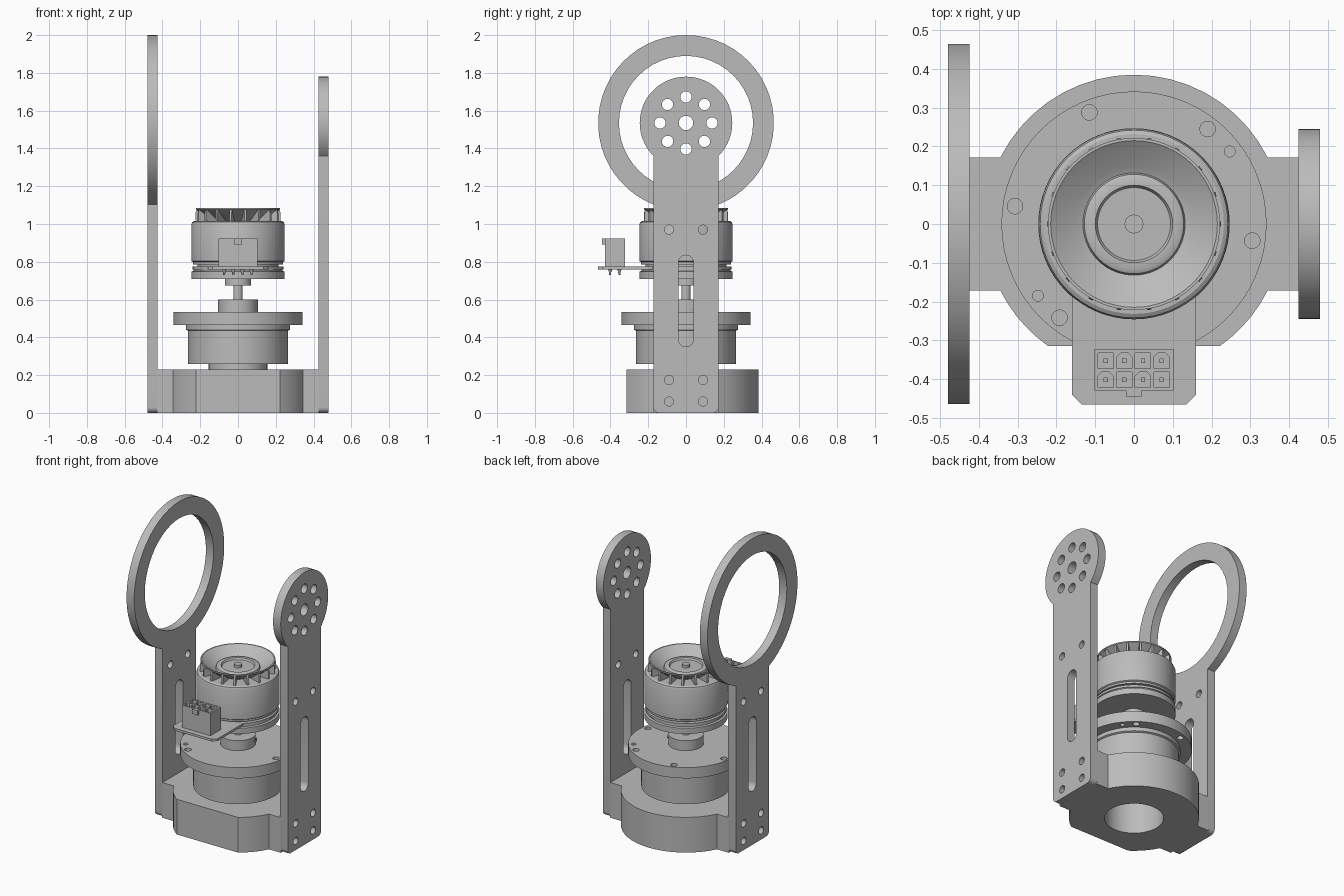
import bpy, bmesh
from math import sin, cos, pi, radians, asin, degrees
from mathutils import Matrix

cube = bpy.data.objects.get("Cube")
if cube:
    bpy.data.objects.remove(cube)

grey = bpy.data.materials.new("plain grey")
grey.use_nodes = True
COLOUR = (0.5, 0.5, 0.5, 1)
grey.diffuse_color = COLOUR
grey.node_tree.nodes["Principled BSDF"].inputs["Base Color"].default_value = COLOUR

parts = []
# local (x, y, z) becomes (depth, y, z): stands a flat outline up facing x
UPRIGHT = Matrix(((0, 0, 1, 0), (1, 0, 0, 0), (0, 1, 0, 0), (0, 0, 0, 1)))


def add(name, mesh, at=(0, 0, 0)):
    ob = bpy.data.objects.new(name, mesh)
    ob.location = at
    bpy.context.collection.objects.link(ob)
    parts.append(ob)
    return ob


def arc(r, a0, a1, n=48, cx=0, cy=0):
    """Points along an arc, angles in degrees."""
    step = radians(a1 - a0) / n
    return [(cx + r * cos(radians(a0) + i * step),
             cy + r * sin(radians(a0) + i * step)) for i in range(n + 1)]


def circle(r, cx=0, cy=0, n=24):
    return arc(r, 0, 360, n, cx, cy)[:-1]


def rect(cx, cy, w, h, clip=0):
    """Rectangle centred on a point, optionally with clipped corners."""
    x, y = w / 2, h / 2
    if not clip:
        return [(cx - x, cy - y), (cx + x, cy - y), (cx + x, cy + y), (cx - x, cy + y)]
    return [(cx - x, cy - y), (cx + x, cy - y), (cx + x, cy + y - clip),
            (cx + x - clip, cy + y), (cx - x + clip, cy + y), (cx - x, cy + y - clip)]


def slab(name, loops, d0, d1, matrix=None):
    """Extrude an outline with holes from depth d0 to d1."""
    cu = bpy.data.curves.new(name + "_outline", "CURVE")
    cu.dimensions, cu.fill_mode = "2D", "BOTH"
    cu.extrude = (d1 - d0) / 2
    for loop in loops:
        sp = cu.splines.new("POLY")
        sp.points.add(len(loop) - 1)
        for p, (x, y) in zip(sp.points, loop):
            p.co = (x, y, 0, 1)
        sp.use_cyclic_u = True
    tmp = bpy.data.objects.new("tmp", cu)
    bpy.context.collection.objects.link(tmp)
    dg = bpy.context.evaluated_depsgraph_get()
    me = bpy.data.meshes.new_from_object(tmp.evaluated_get(dg))
    bpy.data.objects.remove(tmp)
    bpy.data.curves.remove(cu)
    me.name = name
    bm = bmesh.new()
    bm.from_mesh(me)
    bmesh.ops.remove_doubles(bm, verts=bm.verts, dist=1e-5)
    bmesh.ops.translate(bm, verts=bm.verts, vec=(0, 0, (d0 + d1) / 2))
    if matrix:
        bmesh.ops.transform(bm, matrix=matrix, verts=bm.verts)
    bmesh.ops.recalc_face_normals(bm, faces=bm.faces)
    bm.to_mesh(me)
    bm.free()
    me.materials.clear()
    me.materials.append(grey)
    return add(name, me)


def lathe(name, profile, steps=64, at=(0, 0, 0)):
    """Spin an (r, z) profile round the z axis."""
    bm = bmesh.new()
    vs = [bm.verts.new((r, 0, z)) for r, z in profile]
    es = [bm.edges.new(pair) for pair in zip(vs, vs[1:])]
    bmesh.ops.spin(bm, geom=vs + es, axis=(0, 0, 1), cent=(0, 0, 0),
                   angle=2 * pi, steps=steps)
    bmesh.ops.remove_doubles(bm, verts=bm.verts, dist=1e-5)
    bmesh.ops.recalc_face_normals(bm, faces=bm.faces)
    me = bpy.data.meshes.new(name)
    bm.to_mesh(me)
    bm.free()
    me.materials.append(grey)
    return add(name, me, at)


# Base: round block with flat front, side tabs and a central bore
HALF, R = 0.172, 0.385
side = degrees(asin(HALF / R))
front = degrees(asin(0.315 / R))
base = (arc(R, -front, -side, 5) + [(0.43, -HALF), (0.43, HALF)]
        + arc(R, side, 180 - side, 18) + [(-0.43, HALF), (-0.43, -HALF)]
        + arc(R, 180 + side, 180 + front, 5))
slab("base_block", [base, circle(0.175, n=48)], 0, 0.23)


# Side plates: straight arm ending in a disc or a ring
def arm(name, radius, x0, x1, head_holes):
    zc = 1.535
    open_angle = degrees(asin(HALF / radius))
    outline = (arc(0.03, 180, 270, 6, -HALF + 0.03, 0.03)
               + arc(0.03, 270, 360, 6, HALF - 0.03, 0.03)
               + arc(radius, -90 + open_angle, 270 - open_angle, 48, 0, zc))
    slot = arc(0.04, 0, 180, 12, 0, 0.795) + arc(0.04, 180, 360, 12, 0, 0.39)
    screws = [circle(0.024, s * 0.09, z) for s in (-1, 1) for z in (0.06, 0.175, 0.97)]
    heads = [circle(r, y, zc + z, 48 if r > 0.1 else 20) for r, y, z in head_holes]
    slab(name, [outline, slot] + screws + heads, x0, x1, UPRIGHT)


bolt_ring = [(0.03, 0.138 * cos(k * pi / 4), 0.138 * sin(k * pi / 4)) for k in range(8)]
arm("left_arm_with_disc", 0.245, 0.425, 0.48, bolt_ring + [(0.038, 0, 0)])
arm("right_arm_with_ring", 0.465, -0.48, -0.425, [(0.355, 0, 0)])

# Gearbox body, flange and output hub
lathe("gearbox_body", [(0, 0.225), (0.155, 0.225), (0.155, 0.26), (0.265, 0.26),
                       (0.265, 0.435), (0.275, 0.44), (0.275, 0.47), (0, 0.47)])
big = [(-0.115, 0.288), (0.19, 0.245), (-0.307, 0.046), (0.305, -0.043), (-0.192, -0.242)]
small = [(0.247, 0.187), (-0.248, -0.185)]
slab("gearbox_flange", [circle(0.342, n=64)] + [circle(0.02, *p) for p in big]
     + [circle(0.014, *p) for p in small], 0.465, 0.535)
lathe("shaft_hub", [(0, 0.53), (0.105, 0.53), (0.105, 0.6), (0, 0.6)], 48)
slab("set_screw", [circle(0.015, 0.035, 0.57, 16), circle(0.008, 0.035, 0.57, 6)],
     0.08, 0.104, UPRIGHT)
lathe("drive_shaft", [(0, 0.59), (0.025, 0.59), (0.025, 0.675), (0.07, 0.675),
                      (0.07, 0.715), (0, 0.715)], 32)

# Motor: stator mount, then bell
lathe("motor_mount", [(0, 0.71), (0.247, 0.71), (0.247, 0.748), (0.235, 0.752),
                      (0.235, 0.76), (0, 0.76)])
lathe("motor_neck", [(0, 0.755), (0.215, 0.755), (0.215, 0.8), (0, 0.8)])
lathe("motor_bell", [(0, 0.786), (0.238, 0.786), (0.238, 0.798), (0.246, 0.803),
                     (0.246, 1.0), (0.242, 1.01), (0.232, 1.016), (0, 1.016)])

# Fan: dished top on a ring of fins
lathe("fan_dish", [(0.13, 1.012), (0.16, 1.03), (0.222, 1.077), (0.222, 1.085),
                   (0.215, 1.085), (0.15, 1.038), (0.132, 1.03), (0.128, 1.043),
                   (0.12, 1.047), (0.1, 1.047), (0.094, 1.036), (0.024, 1.036),
                   (0.024, 1.055), (0, 1.055)])
fin_shape = [(0.13, 1.01), (0.225, 1.01), (0.225, 1.06), (0.218, 1.078), (0.13, 1.02)]
fin = slab("fan_fin", [fin_shape], -0.006, 0.006, Matrix.Rotation(pi / 2, 4, "X"))
for k in range(1, 18):
    add("fan_fin", fin.data).rotation_euler.z = k * pi / 9

# Circuit board: disc under the bell with a clipped tab to the front
board = arc(0.24, -48, 228, 48) + [(-0.16, -0.44), (-0.135, -0.465),
                                   (0.135, -0.465), (0.16, -0.44)]
slab("circuit_board", [board], 0.76, 0.775)

# Connector: housing with eight sockets, pins and a latch
cells = [(0.048 * i - 0.073, y) for i in range(4) for y in (-0.353, -0.402)]
slab("connector_floor", [rect(0, -0.376, 0.204, 0.108)], 0.772, 0.82)
slab("connector_housing", [rect(0, -0.376, 0.204, 0.108)]
     + [rect(x, y, 0.04, 0.04, 0.01 * ((i + i // 2) % 2))
        for i, (x, y) in enumerate(cells)], 0.82, 0.922)
slab("connector_latch", [rect(0, -0.437, 0.04, 0.016)], 0.892, 0.922)
slab("connector_pins", [rect(x, y, 0.011, 0.011) for x, y in cells], 0.81, 0.9)
for x, y in cells:
    lathe("solder_joint", [(0, 0.762), (0.013, 0.762), (0.006, 0.745), (0.005, 0.73),
                           (0, 0.73)], 12, (x, y, 0))

# Smooth round walls, keep edges crisp
bpy.ops.object.select_all(action="DESELECT")
for ob in parts:
    ob.select_set(True)
bpy.context.view_layer.objects.active = parts[0]
bpy.ops.object.shade_smooth_by_angle(angle=radians(30))
